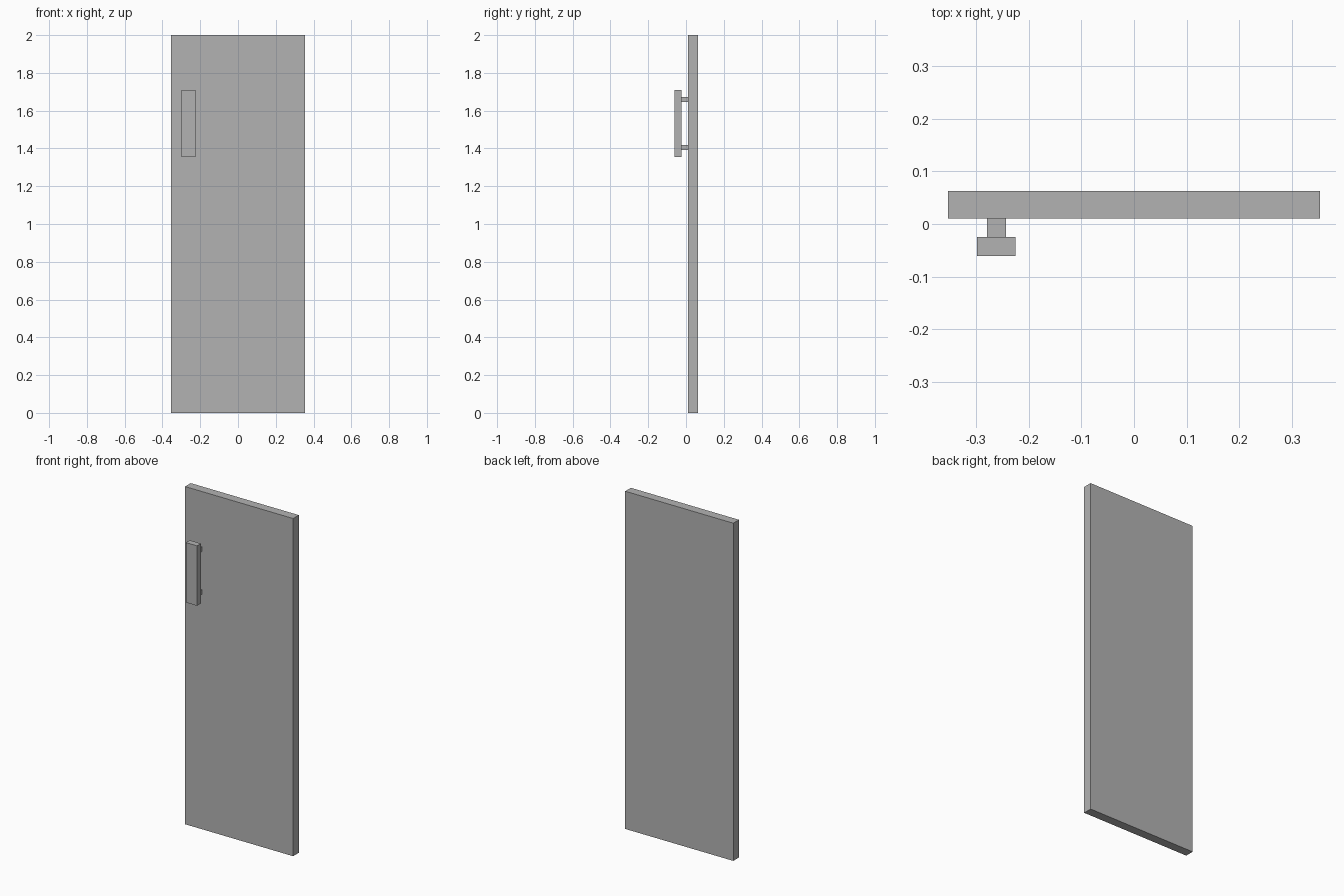
import bpy
from mathutils import Vector

cube = bpy.data.objects.get("Cube")
if cube:
    bpy.data.objects.remove(cube, do_unlink=True)

# Single grey material
grey = bpy.data.materials.new("plain_grey")
grey.use_nodes = True
grey.diffuse_color = (0.45, 0.45, 0.45, 1)
grey.node_tree.nodes["Principled BSDF"].inputs["Base Color"].default_value = grey.diffuse_color


def box(name, low, high):
    """Box spanning two opposite corners."""
    low, high = Vector(low), Vector(high)
    bpy.ops.mesh.primitive_cube_add(size=1, location=(low + high) / 2)
    obj = bpy.context.object
    obj.name = name
    obj.scale = high - low
    bpy.ops.object.transform_apply(location=False, rotation=False, scale=True)
    obj.data.materials.append(grey)
    return obj


# Door panel
box("door_panel", (-0.354, 0.01, 0), (0.354, 0.063, 2))

# Handle bar, held off the panel by two short posts
box("handle_bar", (-0.299, -0.061, 1.355), (-0.226, -0.025, 1.71))
for name, z in (("lower_handle_post", 1.405), ("upper_handle_post", 1.659)):
    box(name, (-0.28, -0.025, z - 0.014), (-0.244, 0.01, z + 0.014))
